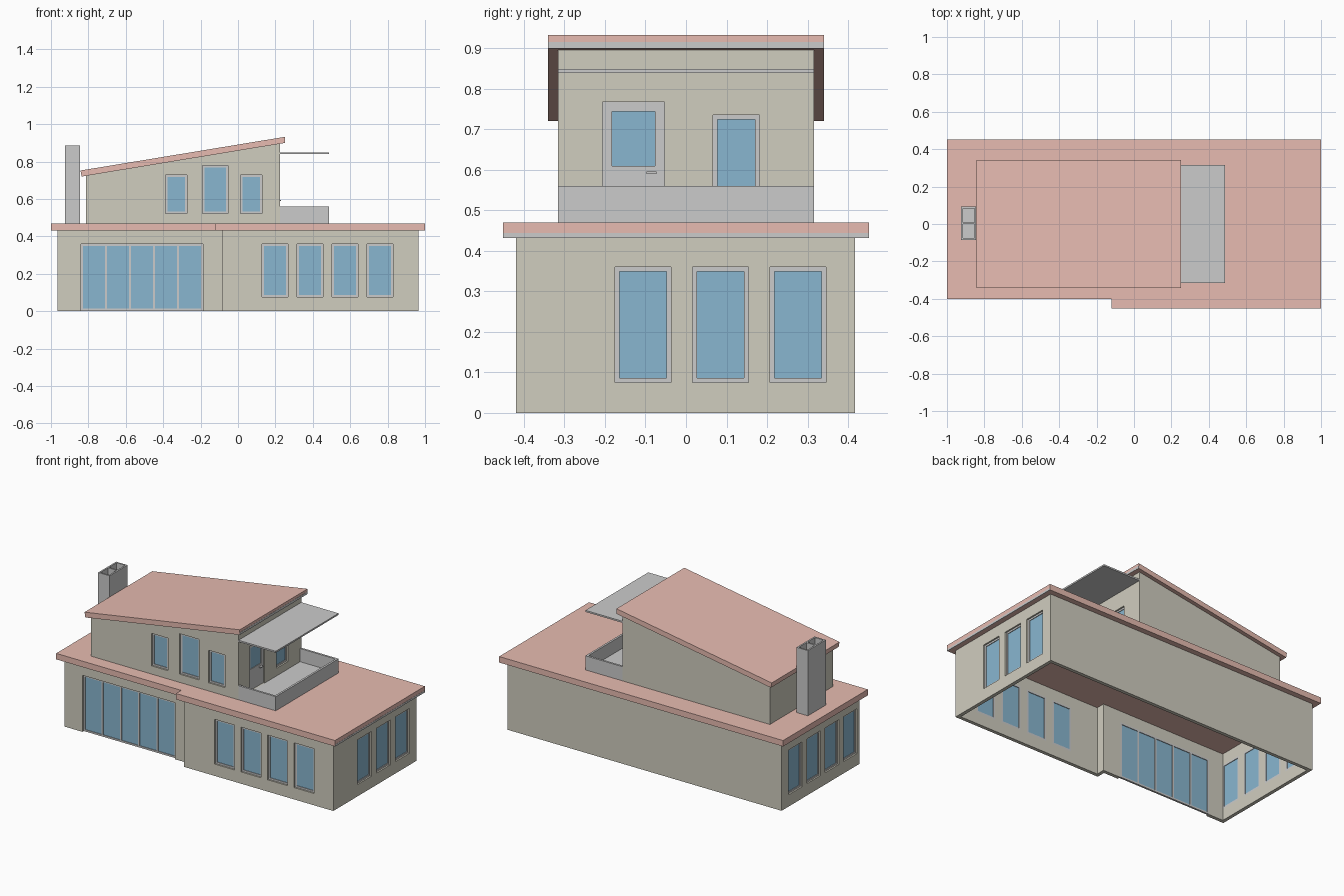
import bpy, bmesh
from mathutils import Vector

if "Cube" in bpy.data.objects:
    bpy.data.objects.remove(bpy.data.objects["Cube"])

T = 0.022  # wall thickness


def material(name, rgb):
    m = bpy.data.materials.new(name)
    m.diffuse_color = (*rgb, 1)
    m.use_nodes = True
    m.node_tree.nodes["Principled BSDF"].inputs["Base Color"].default_value = m.diffuse_color
    return m


WALL = material("beige_wall", (0.63, 0.61, 0.52))
ROOF = material("red_roof", (0.80, 0.50, 0.44))
GLASS = material("blue_glass", (0.25, 0.47, 0.63))


def finish(name, bm, mat=None, recalc=True):
    if recalc:
        bmesh.ops.recalc_face_normals(bm, faces=bm.faces)
    me = bpy.data.meshes.new(name)
    bm.to_mesh(me)
    bm.free()
    ob = bpy.data.objects.new(name, me)
    bpy.context.collection.objects.link(ob)
    if mat:
        me.materials.append(mat)
    return ob


def boxes(name, spans, mat=None):
    """One object from several boxes given as (x0, x1, y0, y1, z0, z1)."""
    bm = bmesh.new()
    for x0, x1, y0, y1, z0, z1 in spans:
        vs = bmesh.ops.create_cube(bm, size=1)["verts"]
        for v in vs:
            v.co = Vector(((x0 + x1) / 2 + v.co.x * (x1 - x0),
                           (y0 + y1) / 2 + v.co.y * (y1 - y0),
                           (z0 + z1) / 2 + v.co.z * (z1 - z0)))
    return finish(name, bm, mat)


def prism(name, pts, move, mat=None):
    """Extrude a closed outline along a vector."""
    bm = bmesh.new()
    f = bm.faces.new([bm.verts.new(p) for p in pts])
    r = bmesh.ops.extrude_face_region(bm, geom=[f], use_keep_orig=True)
    for v in r["geom"]:
        if isinstance(v, bmesh.types.BMVert):
            v.co += Vector(move)
    return finish(name, bm, mat)


def slot(wall, u0, u1, d0, d1, z0, z1):
    """Box on a wall (axis, position, outward sign); d is depth inward."""
    axis, pos, s = wall
    a, b = sorted((pos - s * d0, pos - s * d1))
    return (u0, u1, a, b, z0, z1) if axis == "y" else (a, b, u0, u1, z0, z1)


def window(name, wall, u0, u1, z0, z1, panes=1, bar=0.011, sill=None):
    """Framed glazing; returns the opening to cut from the wall."""
    sill = z0 + bar if sill is None else sill
    d0, d1 = 0.010, T
    bars = [slot(wall, u0, u1, d0, d1, z1 - bar, z1),
            slot(wall, u0, u1, d0, d1, z0, sill)]
    w = (u1 - u0 - bar) / panes
    for i in range(panes + 1):
        a = u0 + i * w
        bars.append(slot(wall, a, a + bar, d0, d1, sill, z1 - bar))
    boxes(name + "_frame", bars)
    boxes(name + "_glass", [slot(wall, u0 + bar, u1 - bar, 0.014, 0.018, sill, z1 - bar)], GLASS)
    return slot(wall, u0, u1, -0.02, T + 0.015, z0 if z0 > 0.01 else -0.02, z1)


def shell(name, pts, z0, top, openings):
    """Hollow wall loop with cut openings."""
    bm = bmesh.new()
    lo = [bm.verts.new((x, y, z0)) for x, y in pts]
    hi = [bm.verts.new((x, y, top(x))) for x, y in pts]
    n = len(pts)
    for i in range(n):
        j = (i + 1) % n
        bm.faces.new((lo[i], lo[j], hi[j], hi[i]))
    ob = finish(name, bm, WALL, recalc=False)
    sol = ob.modifiers.new("thickness", "SOLIDIFY")
    sol.thickness, sol.offset, sol.use_even_offset = T, -1, True
    cutter = boxes(name + "_cutter", openings)
    cutter.hide_render = True
    bo = ob.modifiers.new("openings", "BOOLEAN")
    bo.object, bo.operation, bo.solver = cutter, "DIFFERENCE", "EXACT"
    bpy.context.view_layer.objects.active = ob
    for m in ("thickness", "openings"):
        bpy.ops.object.modifier_apply(modifier=m)
    bpy.data.objects.remove(cutter)


# Ground floor windows and sliding doors
front, door_wall = ("y", -0.42, -1), ("y", -0.365, -1)
right, left = ("x", 0.965, 1), ("x", -0.965, -1)
cuts = [window("sliding_door", door_wall, -0.84, -0.187, 0.002, 0.36, panes=5)]
for i in range(4):
    u = 0.129 + i * 0.187
    cuts.append(window("front_window", front, u, u + 0.139, 0.075, 0.36))
    v = -0.342 + i * 0.184
    cuts.append(window("left_window", left, v, v + 0.138, 0.075, 0.36))
for i in range(3):
    v = -0.175 + i * 0.191
    cuts.append(window("right_window", right, v, v + 0.138, 0.075, 0.36))

# Ground floor walls with stepped front, open underneath
shell("lower_walls", [(-0.965, -0.365), (-0.085, -0.365), (-0.085, -0.42),
                      (0.965, -0.42), (0.965, 0.417), (-0.965, 0.417)],
      0, lambda x: 0.432, cuts)

# Main roof slab with grey edging on the right end
prism("lower_roof", [(-1, -0.4, 0.432), (-0.12, -0.4, 0.432), (-0.12, -0.452, 0.432),
                     (0.999, -0.452, 0.432), (0.999, 0.452, 0.432), (-1, 0.452, 0.432)],
      (0, 0, 0.038), ROOF)
boxes("lower_roof_edge", [(0.995, 1.0, -0.452, 0.452, 0.4315, 0.444)])

# Upper floor windows and balcony door
up_front, up_right = ("y", -0.316, -1), ("x", 0.225, 1)
cuts = [window("upper_window", up_front, a, b, 0.522, z)
        for a, b, z in ((-0.387, -0.273, 0.729), (-0.189, -0.053, 0.78), (0.014, 0.128, 0.729))]
cuts.append(window("balcony_window", up_right, 0.067, 0.181, 0.524, 0.735))
cuts.append(window("balcony_door", up_right, -0.206, -0.053, 0.476, 0.767, bar=0.023, sill=0.609))
boxes("door_handle", [slot(up_right, -0.097, -0.073, -0.006, 0.012, 0.589, 0.595)])


def slope(x):
    return 0.719 + (x + 0.84) * 0.1655


# Upper floor walls under a sloping roof
shell("upper_walls", [(-0.812, -0.316), (0.225, -0.316), (0.225, 0.316), (-0.812, 0.316)],
      0.468, lambda x: slope(x) + 0.004, cuts)
prism("upper_roof", [(-0.836, -0.341, slope(-0.836)), (0.251, -0.341, slope(0.251)),
                     (0.251, -0.341, 0.932), (-0.842, -0.341, 0.752)],
      (0, 0.682, 0), ROOF)
boxes("upper_roof_edge", [(0.245, 0.252, -0.341, 0.341, 0.9, 0.915)])

# Balcony floor, parapet and canopy
w = 0.013
boxes("balcony_floor", [(0.225, 0.487, -0.316, 0.316, 0.468, 0.476)])
boxes("balcony_parapet", [(0.487 - w, 0.487, -0.316, 0.316, 0.47, 0.56),
                          (0.225, 0.487 - w, -0.316, -0.316 + w, 0.47, 0.56),
                          (0.225, 0.487 - w, 0.316 - w, 0.316, 0.47, 0.56)])
boxes("canopy", [(0.22, 0.487, -0.316, 0.316, 0.839, 0.849)])

# Chimney with two open flues
x0, x1, y0, y1, t = -0.924, -0.844, -0.086, 0.094, 0.01
boxes("chimney", [(x0, x1, y0, y1, 0.468, 0.74),
                  (x0, x0 + t, y0, y1, 0.74, 0.885), (x1 - t, x1, y0, y1, 0.74, 0.885)]
      + [(x0 + t, x1 - t, y, y + t, 0.74, 0.885) for y in (y0, (y0 + y1 - t) / 2, y1 - t)])
